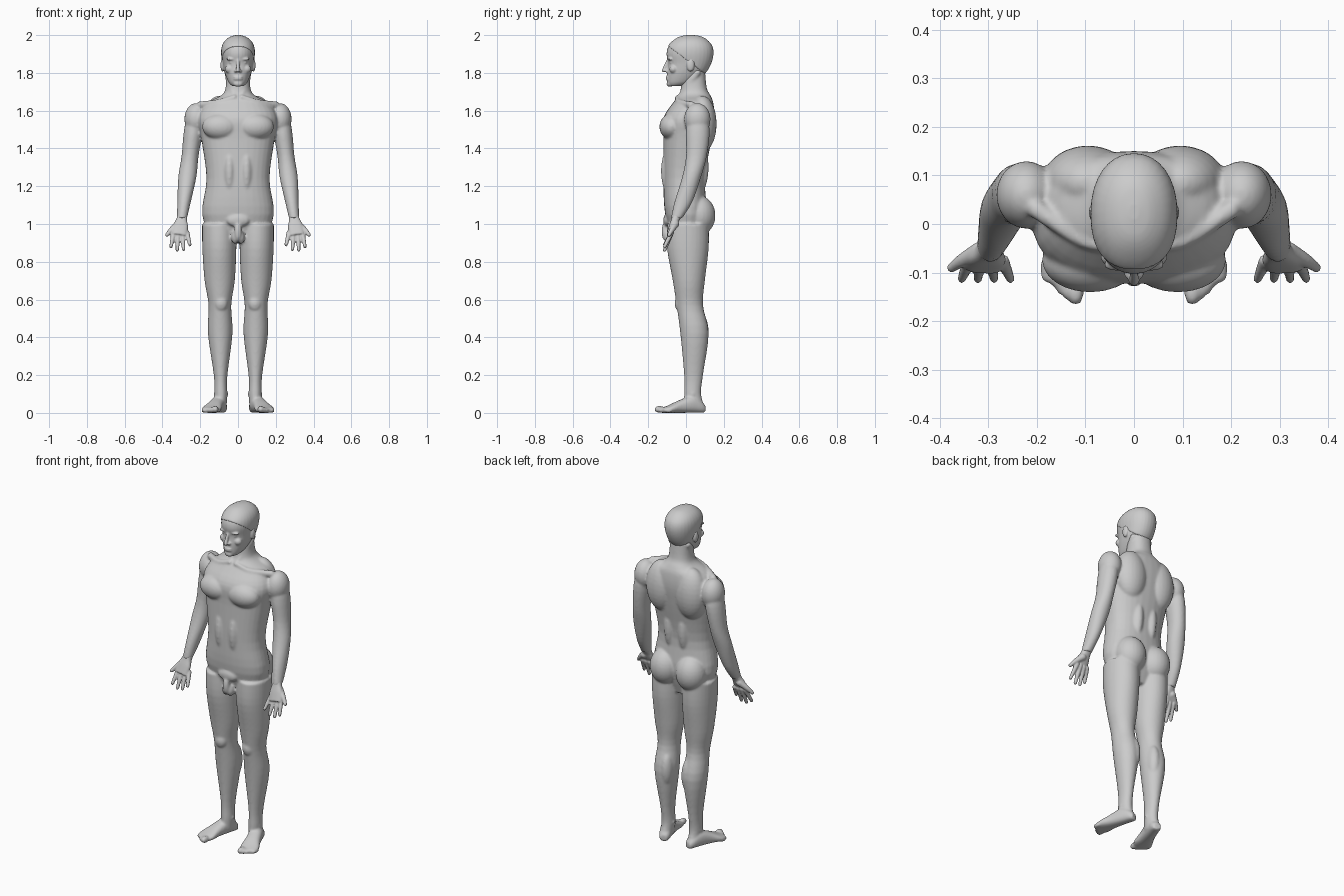
import bpy, bmesh, math
from mathutils import Vector, Matrix

if "Cube" in bpy.data.objects:
    bpy.data.objects.remove(bpy.data.objects["Cube"])

grey = bpy.data.materials.new("plain grey")
grey.use_nodes = True
grey.diffuse_color = (0.6, 0.6, 0.6, 1)
grey.node_tree.nodes["Principled BSDF"].inputs["Base Color"].default_value = grey.diffuse_color
X, Y, Z = Matrix.Identity(3)


def catmull(rows, steps=4):
    """Smoothly interpolate a list of equal-length tuples."""
    rows = [rows[0], *rows, rows[-1]]
    out = []
    for before, start, end, after in zip(rows, rows[1:], rows[2:], rows[3:]):
        for k in range(steps):
            t = k / steps
            out.append([q + t / 2 * (r - p + t * (2*p - 5*q + 4*r - s + t * (3*(q - r) + s - p)))
                        for p, q, r, s in zip(before, start, end, after)])
    return out + [rows[-1]]


def loft(bm, rings, u=X, v=Y, power=2, sides=32):
    """Closed skin through rings (x, y, z, half size on u, half size on v)."""
    loops = []
    for x, y, z, half_u, half_v in catmull(rings):
        loop = []
        for i in range(sides):
            angle = math.tau * i / sides
            c, s = math.cos(angle), math.sin(angle)
            along_u = math.copysign(abs(c) ** (2 / power), c) * half_u
            along_v = math.copysign(abs(s) ** (2 / power), s) * half_v
            loop.append(bm.verts.new(Vector((x, y, z)) + u * along_u + v * along_v))
        loops.append(loop)
    for lower, upper in zip(loops, loops[1:]):
        for i in range(sides):
            j = (i + 1) % sides
            bm.faces.new((lower[i], lower[j], upper[j], upper[i]))
    bm.faces.new(loops[0])
    bm.faces.new(loops[-1])


def column(bm, rows, x=0, lean=0, power=2):
    """Upright loft from rows (z, half width, front y, back y), leaning outward going down."""
    top = rows[0][0]
    loft(bm, [(x + lean * (top - z), (front + back) / 2, z, width, (back - front) / 2)
              for z, width, front, back in rows], power=power)


def slab(bm, start, axis, side, rows, lift=0):
    """Loft along an axis from rows (distance, half width, half thickness)."""
    rings = [(*(start + axis * dist + Z * thick * lift), width, thick) for dist, width, thick in rows]
    loft(bm, rings, side, axis.cross(side), power=2.4)


def ball(bm, centre, radii):
    bmesh.ops.create_uvsphere(bm, u_segments=24, v_segments=16, radius=1,
                              matrix=Matrix.Translation(centre) @ Matrix.Diagonal((*radii, 1)))


def tube(bm, points, radii):
    """Round-ended limb such as a finger."""
    direction = (Vector(points[-1]) - Vector(points[0])).normalized()
    u = direction.orthogonal().normalized()
    loft(bm, [(*p, r, r) for p, r in zip(points, radii)], u, direction.cross(u), sides=16)
    for end in (0, -1):
        ball(bm, points[end], [radii[end]] * 3)


def mirror(bm):
    geom = bmesh.ops.duplicate(bm, geom=bm.verts[:] + bm.edges[:] + bm.faces[:])["geom"]
    for element in geom:
        if isinstance(element, bmesh.types.BMVert):
            element.co.x *= -1


def finish(name, bm, voxel, smoothing):
    """Fuse the overlapping shapes into one smooth skin."""
    bmesh.ops.recalc_face_normals(bm, faces=bm.faces[:])
    mesh = bpy.data.meshes.new(name)
    bm.to_mesh(mesh)
    bm.free()
    mesh.materials.append(grey)
    mesh.shade_smooth()
    part = bpy.data.objects.new(name, mesh)
    bpy.context.collection.objects.link(part)
    fuse = part.modifiers.new("fuse", "REMESH")
    fuse.mode, fuse.voxel_size, fuse.use_smooth_shade = "VOXEL", voxel, True
    soften = part.modifiers.new("soften", "SMOOTH")
    soften.factor, soften.iterations = 0.5, smoothing


# Body: one leg, foot, arm and the paired muscles, then mirrored
body = bmesh.new()
column(body, [(1, .09, -.1, .12), (.87, .09, -.1, .12), (.7, .08, -.07, .1), (.57, .06, -.05, .09),
              (.42, .065, -.03, .12), (.2, .036, -.01, .09), (.1, .034, -.01, .08),
              (.03, .03, -.01, .1)], x=.1, lean=-.01)
ball(body, (.09, -.03, .58), (.036, .03, .045))              # kneecap
ball(body, (.07, .075, .43), (.036, .045, .1))               # calf
ball(body, (.09, .035, .1), (.04, .02, .02))                 # ankle bones
slab(body, Vector((.08, .1, 0)), Vector((.3, -.95, 0)), Vector((.95, .3, 0)),
     [(0, .02, .02), (.02, .03, .03), (.07, .037, .045), (.14, .042, .034),
      (.2, .053, .02), (.24, .042, .013)], lift=1)           # foot
for i in range(5):                                           # toes
    t = i / 4
    r = .019 - .008 * t ** .6
    ball(body, (.12 + .065 * t, -.14 + .05 * t ** 1.6, r), (r * .9, r * 1.5, r))
column(body, [(1.62, .04, .02, .1), (1.5, .05, 0, .125), (1.36, .045, 0, .11), (1.25, .048, -.02, .08),
              (1.12, .036, -.06, .035), (1.03, .027, -.08, -.02)], x=.22, lean=.13)
ball(body, (.222, .06, 1.555), (.062, .07, .085))            # shoulder
ball(body, (.09, -.075, 1.515), (.1, .066, .07))             # chest muscle
ball(body, (.095, .085, 1.53), (.095, .077, .15))            # shoulder blade
ball(body, (.085, .068, 1.045), (.088, .088, .105))          # buttock
ball(body, (.045, -.04, 1.28), (.046, .093, .17))            # abdominal muscle
ball(body, (.046, .05, 1.3), (.042, .07, .16))               # lower back muscle
tube(body, [(.02, -.045, 1.67), (.1, -.035, 1.645), (.2, .03, 1.63)], [.014, .016, .02])  # collarbone
tube(body, [(.055, .06, 1.8), (.042, .015, 1.74), (.018, -.03, 1.675)], [.017, .017, .014])  # neck
ball(body, (.015, -.09, .93), (.02, .025, .035))
mirror(body)

# Torso and neck
column(body, [(.9, .13, -.06, .07), (1.05, .19, -.11, .11), (1.24, .167, -.12, .1),
              (1.45, .194, -.12, .135), (1.56, .21, -.12, .15), (1.64, .165, -.07, .145),
              (1.68, .09, -.04, .13), (1.72, .066, -.027, .11), (1.82, .06, -.02, .1)], power=2.3)
# Groin
ball(body, (0, -.1, 1.02), (.06, .02, .035))
ball(body, (0, -.11, .96), (.02, .02, .05))
finish("body", body, .0065, 6)

# Hands: palm, four fingers and a thumb
hands = bmesh.new()
down = Vector((.15, -.4, -.9)).normalized()
across = (X - down * X.dot(down)).normalized()
slab(hands, Vector((.292, -.04, 1.06)), down, across,
     [(0, .025, .028), (.04, .028, .021), (.08, .04, .018), (.13, .038, .012)])
for i in range(4):
    t = i / 3
    root = Vector((.27 + .07 * t, -.076, .955))
    tip = Vector((.255 + .1 * t, -.113, .86 + .1 * (t - .55) ** 2))
    bend = (root + tip) / 2
    tube(hands, [root, bend, tip], [.013, .0115, .009])
tube(hands, [(.317, -.056, 1), (.354, -.075, .968), (.376, -.09, .942)], [.02, .014, .01])
mirror(hands)
finish("hands", hands, .0045, 3)

# Head: paired features first, then the skull and the middle of the face
skull = [(1.73, .03, -.09, -.02), (1.75, .05, -.1, .04), (1.8, .07, -.1, .1), (1.85, .08, -.095, .13),
         (1.9, .087, -.103, .142), (1.94, .083, -.093, .136), (1.97, .066, -.065, .113),
         (1.99, .037, -.03, .08), (1.997, .01, .01, .04)]
head = bmesh.new()
ball(head, (.034, -.083, 1.873), (.029, .014, .008))         # brow
ball(head, (.033, -.079, 1.855), (.014, .009, .006))         # eye
ball(head, (.045, -.066, 1.82), (.024, .022, .022))          # cheekbone
ball(head, (.012, -.1, 1.81), (.009, .014, .008))            # nostril
ball(head, (.082, .024, 1.84), (.011, .02, .033))            # ear
mirror(head)
column(head, skull, power=2.15)
tube(head, [(0, -.093, 1.87), (0, -.107, 1.84), (0, -.117, 1.813)], [.008, .009, .011])  # nose
for z in (1.777, 1.767):                                     # lips
    ball(head, (0, -.096, z), (.025, .012, .0055))
ball(head, (0, -.086, 1.742), (.026, .017, .016))            # chin
finish("head", head, .0045, 3)

# Hair: a slightly larger skull cap cut along the hairline
hair = bmesh.new()
column(hair, skull, power=2.15)
bmesh.ops.scale(hair, vec=(1.03, 1.03, 1.03), verts=hair.verts[:],
                space=Matrix.Translation((0, -.02, -1.89)))
cut = bmesh.ops.bisect_plane(hair, geom=hair.verts[:] + hair.edges[:] + hair.faces[:],
                             plane_co=(0, .02, 1.855), plane_no=(0, -.6, -.8), clear_outer=True)
bmesh.ops.holes_fill(hair, edges=[e for e in cut["geom_cut"] if isinstance(e, bmesh.types.BMEdge)])
finish("hair", hair, .005, 2)
